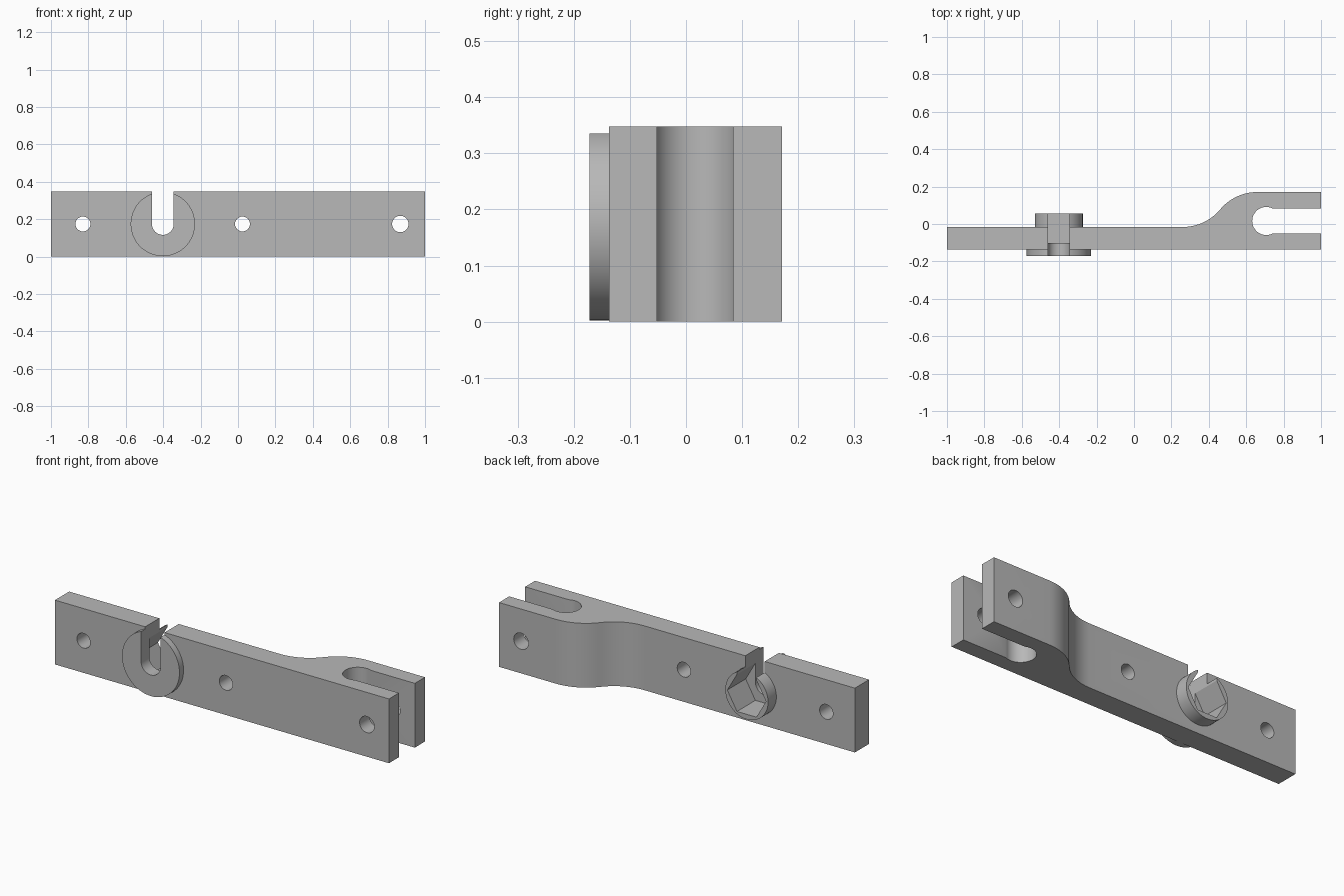
import bpy, bmesh, math
from mathutils import Vector

if "Cube" in bpy.data.objects:
    bpy.data.objects.remove(bpy.data.objects["Cube"])

H = 0.348          # bar height
MID = H / 2        # height of all hole axes
SOCKET_X = -0.402  # axis of the slotted socket

grey = bpy.data.materials.new("plain grey")
grey.diffuse_color = (0.48, 0.48, 0.48, 1)
grey.use_nodes = True
grey.node_tree.nodes["Principled BSDF"].inputs["Base Color"].default_value = grey.diffuse_color


def arc(cx, cy, r, a0, a1, n):
    """Points on an arc, angles in degrees."""
    return [(cx + r * math.cos(math.radians(a0 + (a1 - a0) * i / n)),
             cy + r * math.sin(math.radians(a0 + (a1 - a0) * i / n)))
            for i in range(n + 1)]


def prism(name, pts, lo, hi, axis):
    """Extrude a closed outline along z (outline in xy) or y (outline in xz)."""
    bm = bmesh.new()
    place = (lambda u, v, w: (u, v, w)) if axis == "z" else (lambda u, v, w: (u, w, v))
    face = bm.faces.new([bm.verts.new(place(u, v, lo)) for u, v in pts])
    ext = bmesh.ops.extrude_face_region(bm, geom=[face])
    verts = [g for g in ext["geom"] if isinstance(g, bmesh.types.BMVert)]
    bmesh.ops.translate(bm, verts=verts, vec=Vector(place(0, 0, hi - lo)))
    bmesh.ops.recalc_face_normals(bm, faces=bm.faces)
    mesh = bpy.data.meshes.new(name)
    bm.to_mesh(mesh)
    bm.free()
    obj = bpy.data.objects.new(name, mesh)
    bpy.context.collection.objects.link(obj)
    mesh.materials.append(grey)
    return obj


def disc(name, x, r, lo, hi, n=64):
    return prism(name, arc(x, MID, r, 0, 360, n)[:-1], lo, hi, "y")


def combine(target, tool, operation):
    """Apply a boolean and discard the tool."""
    tool.hide_render = True
    mod = target.modifiers.new(operation, "BOOLEAN")
    mod.operation, mod.object, mod.solver = operation, tool, "EXACT"
    bpy.context.view_layer.objects.active = target
    bpy.ops.object.modifier_apply(modifier=mod.name)
    bpy.data.objects.remove(tool)


# Bar outline: flat strip, S-bend, forked end with a bulbous slot root
F, B, TOP = -0.137, -0.016, 0.171
R = 0.26
swing = math.degrees(math.acos(1 - (TOP - B) / (2 * R)))
run = 2 * R * math.sin(math.radians(swing))
x0 = 0.66 - run
neck = math.degrees(math.asin(0.068 / 0.075))
outline = [(-1, F), (1, F), (1, -0.052)]
outline += arc(0.707, 0.016, 0.075, -neck, neck - 360, 32)
outline += [(1, 0.084), (1, TOP)]
outline += arc(0.66, TOP - R, R, 90, 90 + swing, 10)
outline += arc(x0, B + R, R, -90 + swing, -90, 10)[1:]
outline += [(-1, B)]
bar = prism("forked_bar", outline, 0, H, "z")

# Front flange and rear collar of the socket
combine(bar, disc("front_flange", SOCKET_X, 0.172, -0.172, -0.12), "UNION")
combine(bar, disc("rear_collar", SOCKET_X, 0.128, -0.04, 0.055), "UNION")

# Open-topped slot through the front
W = 0.058
slot = [(SOCKET_X + W, 0.5), (SOCKET_X - W, 0.5)] + arc(SOCKET_X, MID, W, 180, 360, 24)
combine(bar, prism("slot_cutter", slot, -0.3, -0.09, "y"), "DIFFERENCE")

# Hexagonal pocket from the back, open at the top
hexagon = arc(SOCKET_X, MID, 2 * W, 120, 420, 5)
pocket = [(SOCKET_X + W, 0.5), (SOCKET_X - W, 0.5)] + hexagon
combine(bar, prism("hex_cutter", pocket, -0.102, 0.3, "y"), "DIFFERENCE")

# Cross holes
for x, r in ((-0.829, 0.04), (0.024, 0.04), (0.868, 0.044)):
    combine(bar, disc("hole_cutter", x, r, -0.4, 0.4, 32), "DIFFERENCE")

bpy.ops.object.select_all(action="DESELECT")
bar.select_set(True)
bpy.context.view_layer.objects.active = bar
bpy.ops.object.shade_smooth_by_angle(angle=math.radians(30))
